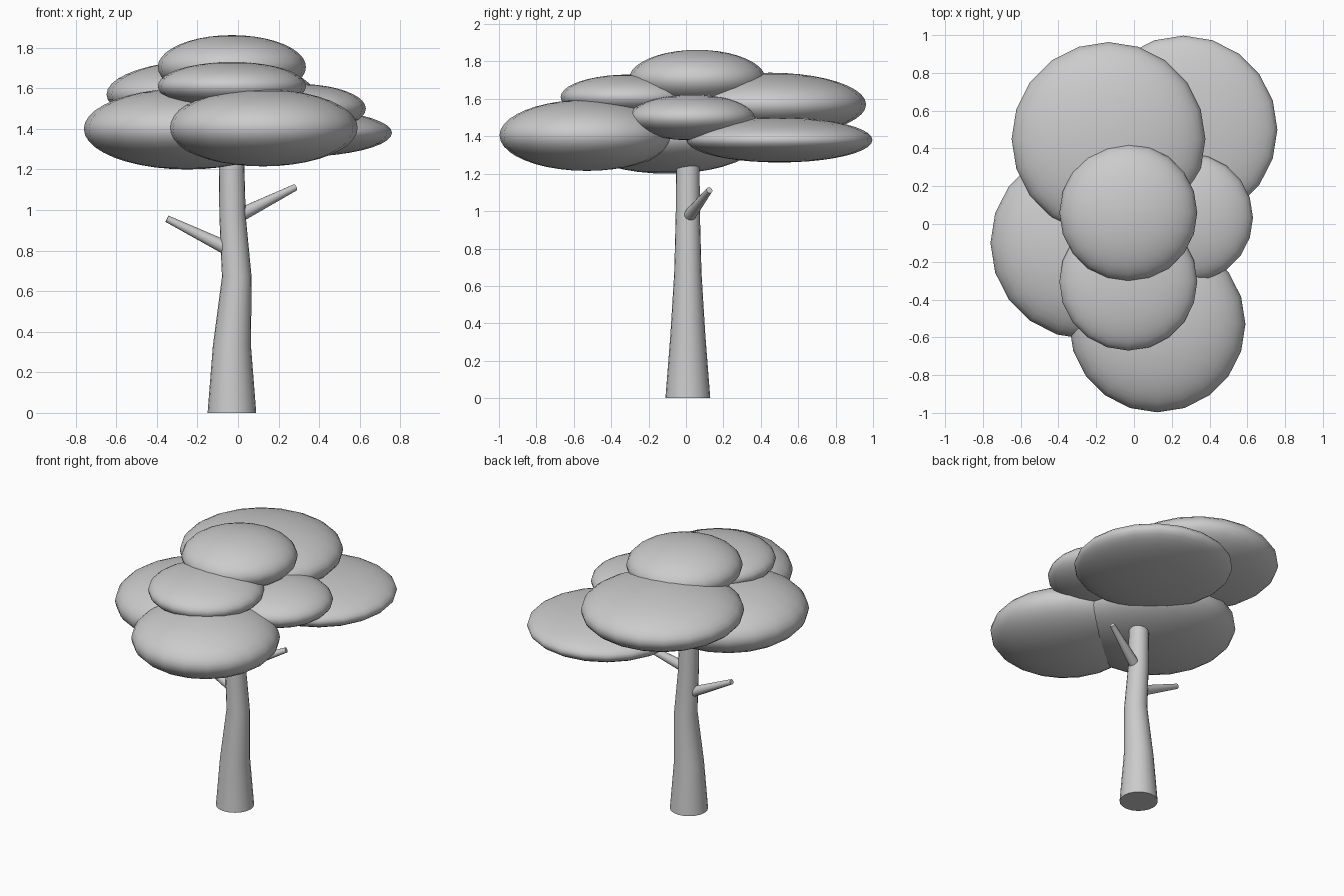
import bpy, bmesh, math
from mathutils import Vector

if "Cube" in bpy.data.objects:
    bpy.data.objects.remove(bpy.data.objects["Cube"])


def finish(name, bm, angle):
    bmesh.ops.recalc_face_normals(bm, faces=bm.faces[:])
    mesh = bpy.data.meshes.new(name)
    bm.to_mesh(mesh)
    bm.free()
    ob = bpy.data.objects.new(name, mesh)
    bpy.context.collection.objects.link(ob)
    bpy.ops.object.select_all(action='DESELECT')
    ob.select_set(True)
    bpy.context.view_layer.objects.active = ob
    bpy.ops.object.shade_smooth_by_angle(angle=math.radians(angle))


def leaf_clump(name, centre, radius, height):
    bpy.ops.mesh.primitive_uv_sphere_add(segments=20, ring_count=20, radius=1, location=centre)
    ob = bpy.context.object
    ob.name = name
    ob.scale = (radius, radius, height)
    bpy.ops.object.transform_apply(location=False, rotation=False, scale=True)
    bpy.ops.object.shade_smooth()


def tube(name, sections, axis, sides):
    """Capped tube through (centre, radius) sections, rings square to the axis."""
    bm = bmesh.new()
    rot = Vector((0, 0, 1)).rotation_difference(Vector(axis))
    rings = []
    for centre, r in sections:
        ring = []
        for i in range(sides):
            a = 2 * math.pi * i / sides
            p = Vector((r * math.cos(a), r * math.sin(a), 0))
            ring.append(bm.verts.new(Vector(centre) + rot @ p))
        rings.append(ring)
    for lo, hi in zip(rings, rings[1:]):
        for i in range(sides):
            j = (i + 1) % sides
            bm.faces.new((lo[i], lo[j], hi[j], hi[i]))
    bm.faces.new(rings[0])
    bm.faces.new(rings[-1])
    finish(name, bm, 40)


# Trunk: tapered, slightly crooked
tube("trunk", [((-0.03, 0.01, 0), 0.12), ((-0.03, 0.01, 0.33), 0.094),
               ((-0.006, 0.01, 0.67), 0.073), ((-0.027, 0.01, 0.97), 0.065),
               ((-0.033, 0.01, 1.30), 0.062)], (0, 0, 1), 20)

# Two bare branches, rooted inside the trunk
for name, root, tip in (("left_branch", (-0.03, 0.01, 0.80), (-0.35, 0.0, 0.957)),
                        ("right_branch", (-0.01, 0.01, 0.965), (0.283, 0.125, 1.112))):
    tube(name, [(root, 0.036), (tip, 0.017)], Vector(tip) - Vector(root), 12)

# Flattened leaf clumps: centre, radius, half height
clumps = {
    "back_left_clump": ((-0.135, 0.45, 1.57), 0.513, 0.17),
    "back_right_clump": ((0.262, 0.50, 1.38), 0.497, 0.12),
    "left_clump": ((-0.25, -0.10, 1.40), 0.51, 0.20),
    "front_clump": ((0.123, -0.53, 1.405), 0.467, 0.19),
    "right_clump": ((0.29, 0.033, 1.50), 0.34, 0.122),
    "top_clump": ((-0.03, 0.06, 1.705), 0.365, 0.157),
    "upper_front_clump": ((-0.03, -0.305, 1.61), 0.365, 0.12),
}
for name, (centre, radius, height) in clumps.items():
    leaf_clump(name, centre, radius, height)
